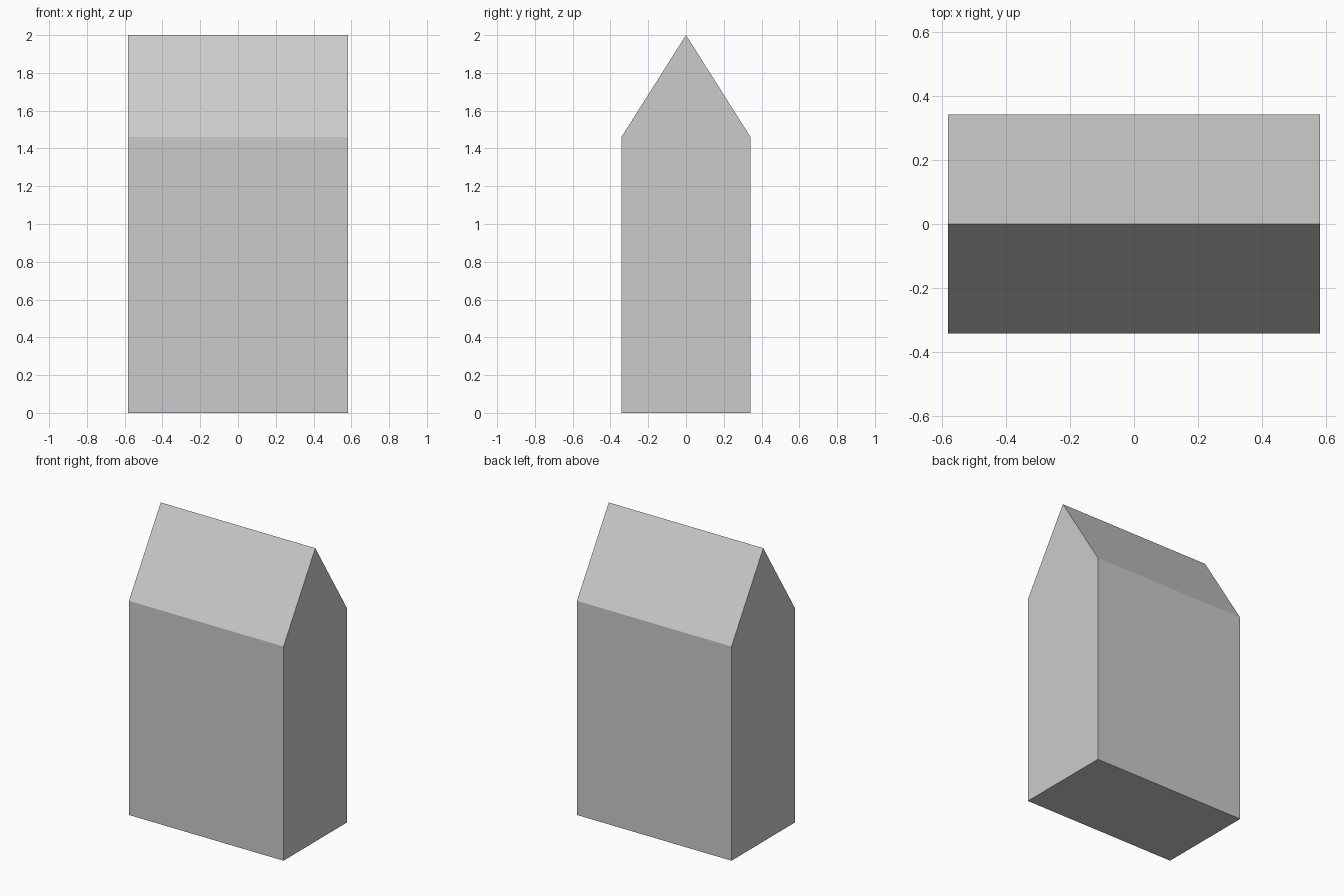
import bpy
import bmesh

if "Cube" in bpy.data.objects:
    bpy.data.objects.remove(bpy.data.objects["Cube"])

HALF_X, HALF_Y, EAVE, RIDGE = 0.583, 0.342, 1.46, 2.0

# Gabled block: end profile in the YZ plane, extruded along X
profile = [(-HALF_Y, 0), (HALF_Y, 0), (HALF_Y, EAVE), (0, RIDGE), (-HALF_Y, EAVE)]
bm = bmesh.new()
end = bm.faces.new([bm.verts.new((-HALF_X, y, z)) for y, z in profile])
ext = bmesh.ops.extrude_face_region(bm, geom=[end], use_keep_orig=True)
verts = [g for g in ext["geom"] if isinstance(g, bmesh.types.BMVert)]
bmesh.ops.translate(bm, vec=(2 * HALF_X, 0, 0), verts=verts)
bmesh.ops.recalc_face_normals(bm, faces=bm.faces)

mesh = bpy.data.meshes.new("gabled_block")
bm.to_mesh(mesh)
bm.free()
bpy.context.collection.objects.link(bpy.data.objects.new("gabled_block", mesh))
